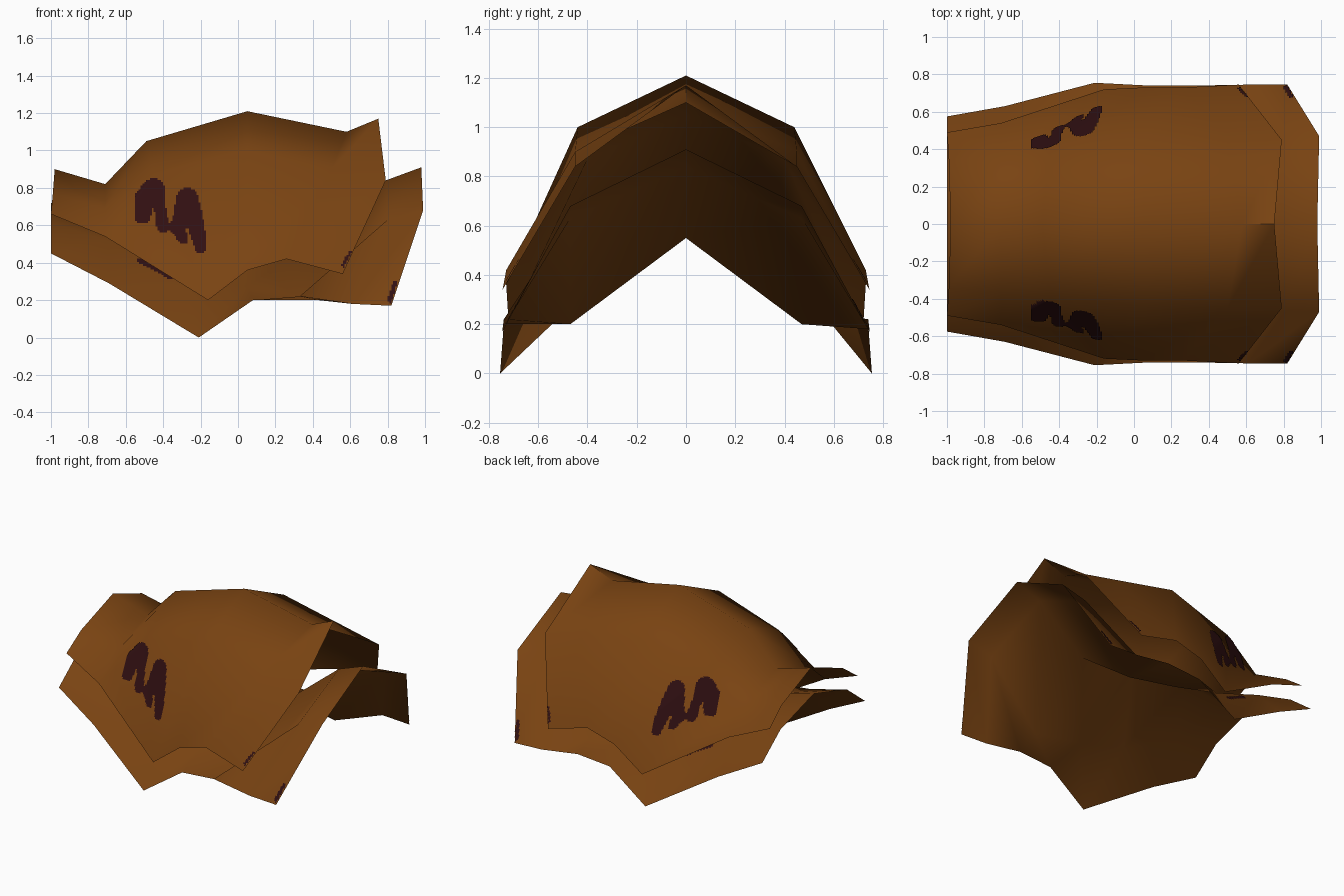
import bpy, bmesh, math
from mathutils import Vector
from mathutils.bvhtree import BVHTree

if "Cube" in bpy.data.objects:
    bpy.data.objects.remove(bpy.data.objects["Cube"])


def material(name, rgb):
    m = bpy.data.materials.new(name)
    m.diffuse_color = (*rgb, 1)
    m.use_nodes = True
    m.node_tree.nodes["Principled BSDF"].inputs["Base Color"].default_value = m.diffuse_color
    return m


BROWN = material("brown hide", (0.19, 0.056, 0.006))
DARK = material("dark maroon", (0.03, 0.005, 0.006))


def to_object(name, bm, mat):
    mesh = bpy.data.meshes.new(name)
    bm.to_mesh(mesh)
    mesh.materials.append(mat)
    ob = bpy.data.objects.new(name, mesh)
    bpy.context.collection.objects.link(ob)
    bpy.ops.object.select_all(action='DESELECT')
    bpy.context.view_layer.objects.active = ob
    ob.select_set(True)
    bpy.ops.object.shade_smooth_by_angle(angle=math.radians(55))
    return ob


def draped_sheet(name, ridge, mid, edge):
    """Sheet from a ridge line (x, z) and mirrored side lines (x, y, z)."""
    bm = bmesh.new()
    rows = [[(x, -y, z) for x, y, z in edge], [(x, -y, z) for x, y, z in mid],
            [(x, 0, z) for x, z in ridge], mid, edge]
    grid = [[bm.verts.new(p) for p in row] for row in rows]
    for a, b in zip(grid, grid[1:]):
        for i in range(len(a) - 1):
            bm.faces.new((a[i], a[i + 1], b[i + 1], b[i]))
    bm.normal_update()
    tree = BVHTree.FromBMesh(bm)
    to_object(name, bm, BROWN)
    bm.free()
    return tree


# upper sheet
outer = draped_sheet(
    "upper_sheet",
    [(-0.98, 0.90), (-0.71, 0.82), (-0.49, 1.05), (0.05, 1.21), (0.58, 1.10), (0.75, 1.17)],
    [(-0.99, 0.34, 0.77), (-0.71, 0.37, 0.69), (-0.45, 0.40, 0.87), (0.05, 0.44, 1.0),
     (0.50, 0.45, 0.90), (0.79, 0.45, 0.84)],
    [(-1.0, 0.49, 0.66), (-0.71, 0.54, 0.54), (-0.16, 0.72, 0.20), (0.05, 0.73, 0.36),
     (0.26, 0.73, 0.42), (0.56, 0.745, 0.34)])

# lower sheet, sagging in the middle and flaring at the front
inner = draped_sheet(
    "lower_sheet",
    [(-1.0, 0.72), (-0.72, 0.65), (-0.42, 0.68), (0.0, 0.65), (0.43, 0.55), (0.79, 0.84), (0.98, 0.91)],
    [(-1.0, 0.37, 0.61), (-0.70, 0.40, 0.52), (-0.30, 0.46, 0.36), (0.05, 0.47, 0.27),
     (0.43, 0.47, 0.20), (0.80, 0.47, 0.63), (0.99, 0.47, 0.68)],
    [(-1.0, 0.575, 0.45), (-0.69, 0.63, 0.29), (-0.21, 0.755, 0.0), (0.08, 0.74, 0.20),
     (0.33, 0.74, 0.22), (0.61, 0.745, 0.18), (0.82, 0.745, 0.17)])


def near(x, z, stroke):
    """True inside a stroke of (x, z, radius) points."""
    for (ax, az, ar), (bx, bz, br) in zip(stroke, stroke[1:]):
        dx, dz = bx - ax, bz - az
        t = max(0, min(1, ((x - ax) * dx + (z - az) * dz) / (dx * dx + dz * dz)))
        if math.hypot(x - ax - t * dx, z - az - t * dz) < ar + t * (br - ar):
            return True
    return False


def painted_spots(name, tree, strokes, step=0.01):
    """Thin patches laid on both flanks of a sheet."""
    bm = bmesh.new()
    for side in (-1, 1):
        verts = {}

        def corner(i, k):
            if (i, k) not in verts:
                start = Vector((i * step, side * 2, k * step))
                hit, n, _, _ = tree.ray_cast(start, Vector((0, -side, 0)))
                ok = hit is not None and hit.y * side > 0.3
                if ok and n.y * side < 0:
                    n = -n
                verts[i, k] = bm.verts.new(hit + n * 0.005) if ok else None
            return verts[i, k]

        for i in range(-65, 95):
            for k in range(10, 95):
                if any(near((i + .5) * step, (k + .5) * step, s) for s in strokes):
                    quad = [corner(i, k), corner(i + 1, k), corner(i + 1, k + 1), corner(i, k + 1)]
                    if all(quad):
                        bm.faces.new(quad if side < 0 else quad[::-1])
    to_object(name, bm, DARK)
    bm.free()


# flank markings and front corner marks
painted_spots("flank_markings", outer, [
    [(-0.51, 0.65, 0.045), (-0.50, 0.74, 0.055), (-0.45, 0.79, 0.06),
     (-0.42, 0.71, 0.03), (-0.40, 0.59, 0.035)],
    [(-0.34, 0.59, 0.03), (-0.30, 0.62, 0.05), (-0.27, 0.74, 0.06),
     (-0.24, 0.68, 0.045), (-0.22, 0.58, 0.045), (-0.20, 0.48, 0.03)],
    [(-0.32, 0.58, 0.04), (-0.29, 0.52, 0.025)],
    [(0.575, 0.385, 0.02), (0.605, 0.45, 0.015)]])
painted_spots("lower_marks", inner, [
    [(0.82, 0.20, 0.02), (0.845, 0.28, 0.02)],
    [(-0.53, 0.41, 0.012), (-0.36, 0.32, 0.012)]])
